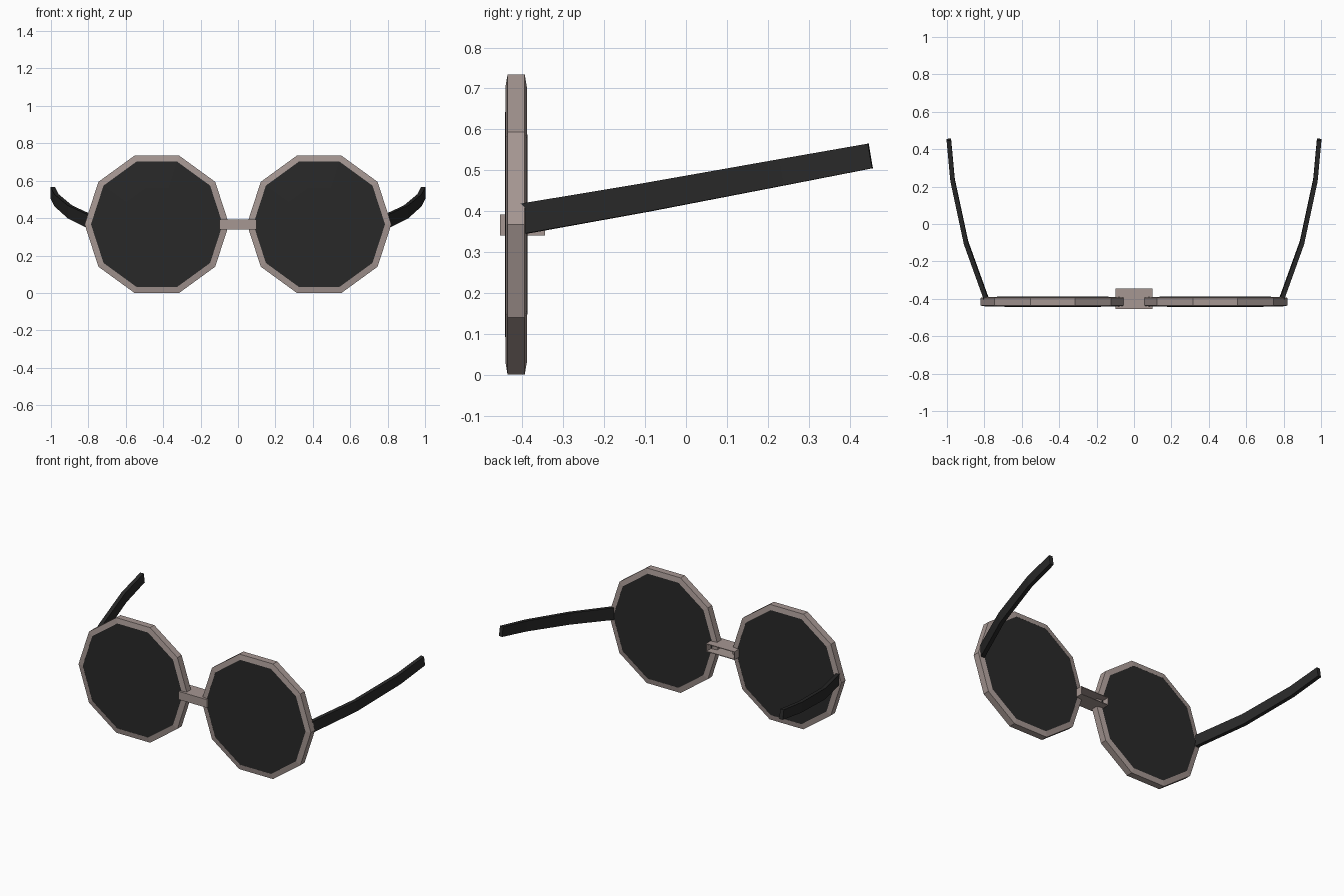
import bpy, bmesh, math
from mathutils import Vector

if "Cube" in bpy.data.objects:
    bpy.data.objects.remove(bpy.data.objects["Cube"])


def material(name, color):
    m = bpy.data.materials.new(name)
    m.diffuse_color = (*color, 1)
    m.use_nodes = True
    m.node_tree.nodes["Principled BSDF"].inputs["Base Color"].default_value = m.diffuse_color
    return m


TAUPE = material("taupe frame", (0.38, 0.31, 0.29))
BLACK = material("soft black", (0.022, 0.022, 0.022))
SIDES, R_OUT, R_IN = 10, 0.386, 0.352
LENS_X, LENS_Y, LENS_Z = 0.434, -0.4155, 0.367


def finish(name, bm, mat):
    bmesh.ops.recalc_face_normals(bm, faces=bm.faces)
    mesh = bpy.data.meshes.new(name)
    bm.to_mesh(mesh)
    bm.free()
    mesh.materials.append(mat)
    ob = bpy.data.objects.new(name, mesh)
    bpy.context.collection.objects.link(ob)
    return ob


def loft(bm, rings, closed=False):
    """Join rings of verts with quads; cap the ends unless closed."""
    n = len(rings[0])
    pairs = list(zip(rings, rings[1:]))
    if closed:
        pairs.append((rings[-1], rings[0]))
    else:
        bm.faces.new(rings[0])
        bm.faces.new(rings[-1])
    for a, b in pairs:
        for i in range(n):
            j = (i + 1) % n
            bm.faces.new((a[i], a[j], b[j], b[i]))


def decagon(name, cx, profile, mat, closed):
    """Turn a (radius, depth) profile round the lens axis in ten sides."""
    bm = bmesh.new()
    rings = []
    for r, y in profile:
        rings.append([bm.verts.new((cx + r * math.cos(math.tau * i / SIDES),
                                    LENS_Y + y,
                                    LENS_Z + r * math.sin(math.tau * i / SIDES)))
                      for i in range(SIDES)])
    loft(bm, rings, closed)
    return finish(name, bm, mat)


# Temple path: x, y, centre height, height of section
PATH = [(0.79, -0.40, 0.381, 0.074), (0.898, -0.10, 0.433, 0.070),
        (0.970, 0.235, 0.495, 0.065), (0.990, 0.451, 0.535, 0.061)]
THICK = 0.024


def temple(name, s):
    bm = bmesh.new()
    pts = [Vector((s * x, y, z)) for x, y, z, h in PATH]
    rings = []
    for k, p in enumerate(pts):
        d = pts[min(k + 1, len(pts) - 1)] - pts[max(k - 1, 0)]
        side = Vector((d.y, -d.x, 0)).normalized() * THICK / 2
        up = Vector((0, -0.17, 1)).normalized() * PATH[k][3] / 2
        rings.append([bm.verts.new(p + a * side + b * up)
                      for a, b in ((-1, -1), (1, -1), (1, 1), (-1, 1))])
    loft(bm, rings)
    return finish(name, bm, BLACK)


for label, s in (("left", -1), ("right", 1)):
    # Rim with sloped front and back
    decagon(label + "_rim", s * LENS_X,
            [(R_OUT, -0.021), (R_OUT, 0.021), (R_IN, 0.0265), (R_IN, -0.0265)],
            TAUPE, True)
    # Dark lens filling the rim
    decagon(label + "_lens", s * LENS_X,
            [(0.20, -0.0275), (R_IN, -0.026), (R_IN, 0.026), (0.20, 0.0275)],
            BLACK, False)
    temple(label + "_temple", s)

# Bridge: box channel, open at the back
bm = bmesh.new()
bmesh.ops.create_cube(bm, size=1)
for v in bm.verts:
    v.co = Vector((v.co.x * 0.2, -0.4 + v.co.y * 0.11, 0.366 + v.co.z * 0.052))
bm.normal_update()
bmesh.ops.delete(bm, geom=[f for f in bm.faces if f.normal.y > 0.9], context='FACES')
bridge = finish("bridge", bm, TAUPE)
shell = bridge.modifiers.new("wall", 'SOLIDIFY')
shell.thickness = 0.006
shell.offset = -1
